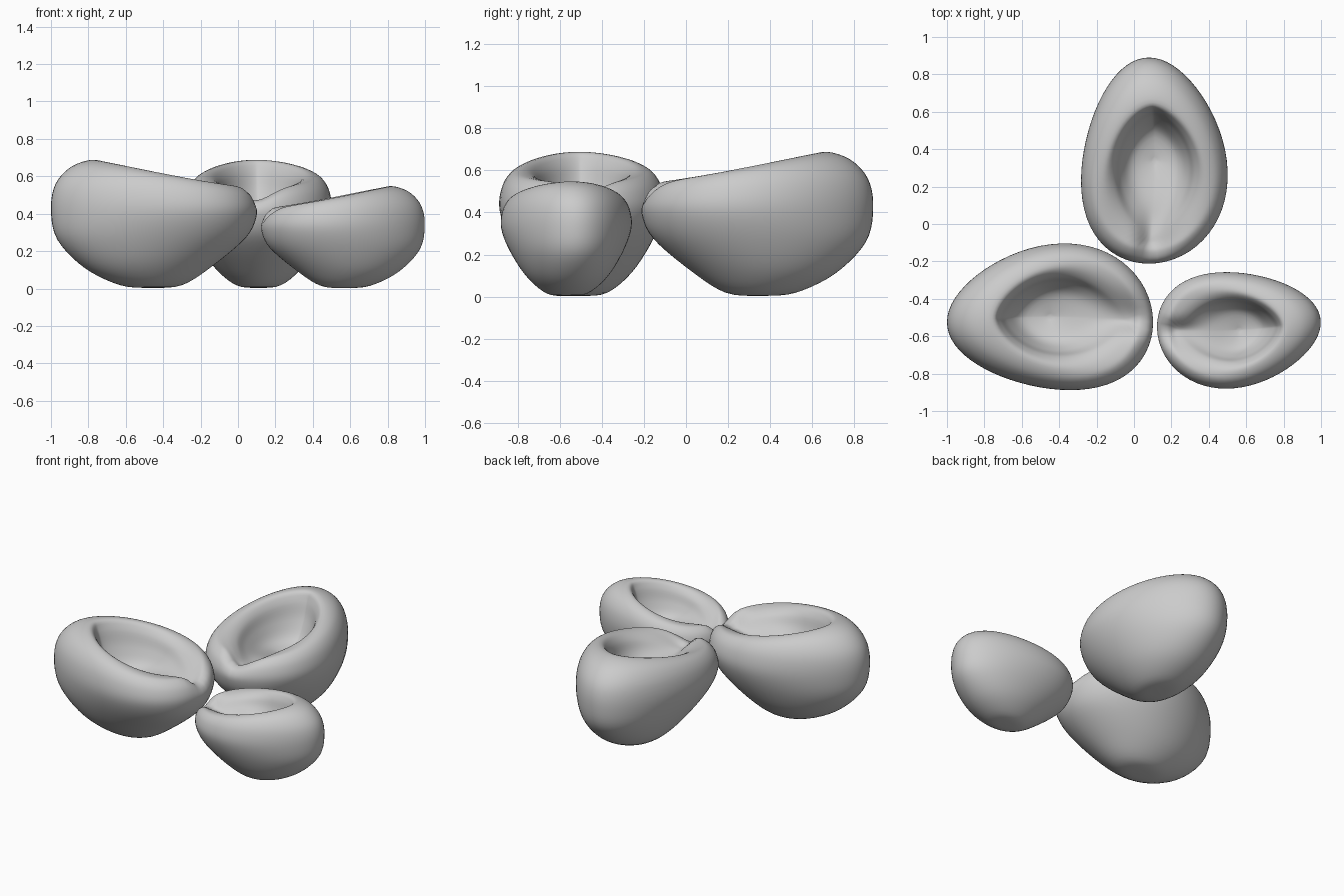
import bpy, bmesh, math

if "Cube" in bpy.data.objects:
    bpy.data.objects.remove(bpy.data.objects["Cube"])

# Rings of the pouch: front end, back end, half width, z at front, z at back, egg factor, lip notch
RINGS = [
    (.57, .57, 0, .003, .003, .0, 0),
    (.40, .73, .12, .018, .018, .0, 0),
    (.23, .92, .24, .125, .11, .04, 0),
    (.055, 1.065, .335, .275, .26, .12, 0),
    (.00, 1.10, .384, .40, .42, .17, .01),
    (.015, 1.075, .374, .49, .56, .17, .04),
    (.065, .985, .33, .54, .655, .15, .07),
    (.11, .86, .268, .535, .688, .10, .08),
    (.15, .82, .215, .51, .63, .0, .06),
    (.23, .78, .18, .465, .51, .0, .03),
    (.36, .70, .12, .415, .395, .0, 0),
    (.55, .55, 0, .36, .36, .0, 0),
]
SEG, SUB = 64, 5


def spline(p0, p1, p2, p3, t):
    return [0.5 * (2 * b + (c - a) * t + (2 * a - 5 * b + 4 * c - d) * t * t
                   + (3 * b - a - 3 * c + d) * t ** 3) for a, b, c, d in zip(p0, p1, p2, p3)]


def smooth_rings():
    n, out = len(RINGS), []
    for i in range(n - 1):
        quad = [RINGS[min(max(j, 0), n - 1)] for j in range(i - 1, i + 3)]
        out += [spline(*quad, k / SUB) for k in range(SUB)]
    return out + [list(RINGS[-1])]


def pouch(name, tip, size, turn):
    bm = bmesh.new()
    loops = []
    for i, (f, b, w, zf, zb, egg, notch) in enumerate(smooth_rings()):
        loop = []
        # the inner opening is more pointed at its ends
        point = min(max(i / SUB - 6.5, 0), 1.5) * .25
        for s in range(SEG):
            a = 2 * math.pi * s / SEG
            c, q = math.cos(a), math.sin(a)
            u = (f + b) / 2 - (b - f) / 2 * c
            v = w * q * (1 + egg * c) * abs(q) ** point
            z = zf + (zb - zf) * (1 - c) / 2
            # folded dip where the lip meets the front tip, gentler on one side
            if c > 0:
                z -= notch * math.exp(-(v / (.12 if v > 0 else .06)) ** 2) * min(1, 2 * c)
            # slight sideways bow along the length
            v += .03 * math.sin(math.pi * u / 1.1)
            loop.append(bm.verts.new((v, u, z)))
        loops.append(loop)
    for lo, hi in zip(loops, loops[1:]):
        for s in range(SEG):
            t = (s + 1) % SEG
            bm.faces.new((lo[s], lo[t], hi[t], hi[s]))
    bmesh.ops.remove_doubles(bm, verts=bm.verts, dist=1e-5)
    bmesh.ops.recalc_face_normals(bm, faces=bm.faces)
    for face in bm.faces:
        face.smooth = True
    mesh = bpy.data.meshes.new(name)
    bm.to_mesh(mesh)
    bm.free()
    ob = bpy.data.objects.new(name, mesh)
    bpy.context.collection.objects.link(ob)
    ob.location = (tip[0], tip[1], 0)
    ob.rotation_euler.z = math.radians(turn)
    ob.scale = (size,) * 3


# Three pouches with their tips meeting near the middle
pouch("back_pouch", (.08, -.21), 1.0, 0)
pouch("left_pouch", (.10, -.525), 1.0, 90)
pouch("right_pouch", (.125, -.565), .795, -87)
